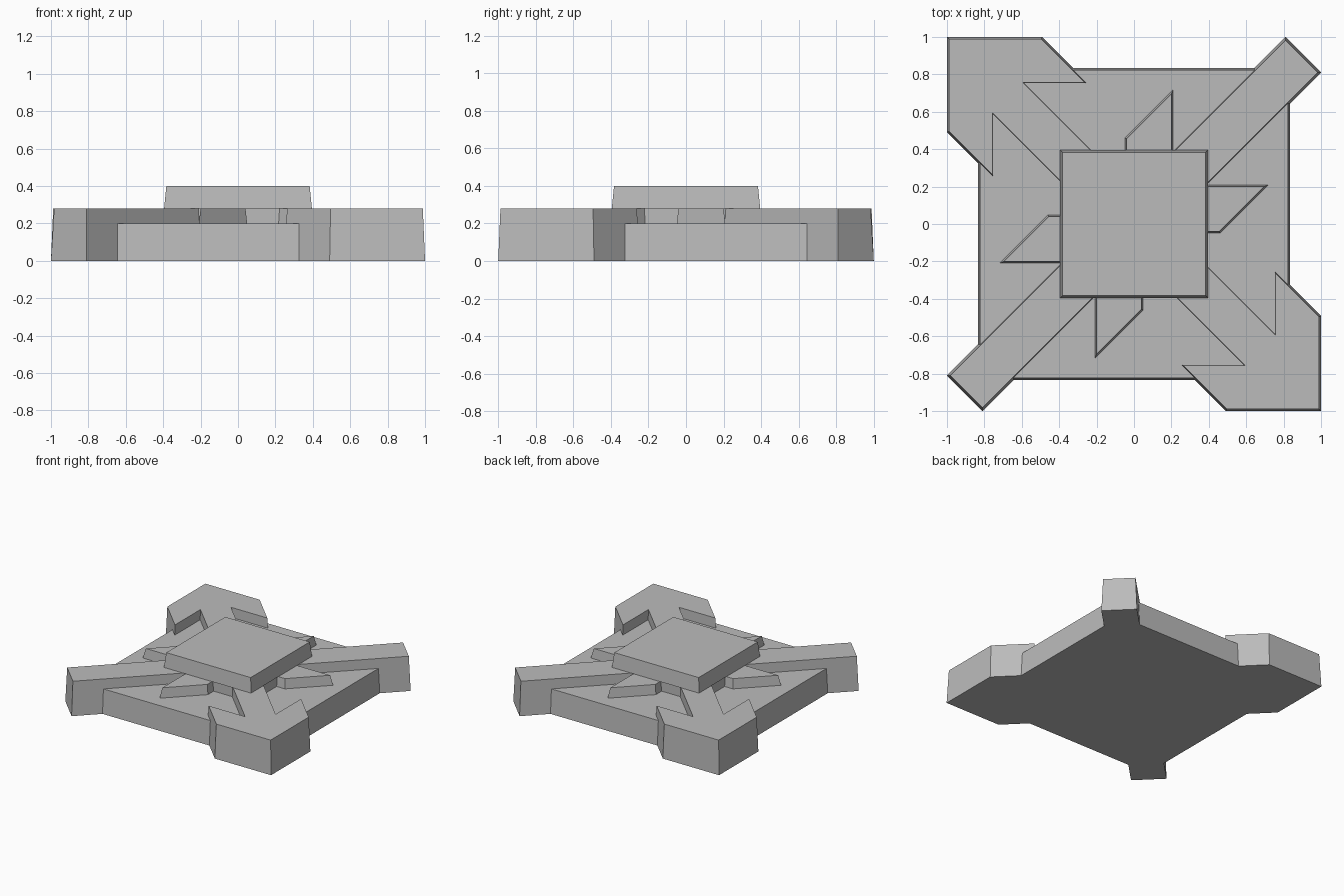
import bpy
import bmesh
from mathutils import Vector

cube = bpy.data.objects.get("Cube")
if cube:
    bpy.data.objects.remove(cube, do_unlink=True)

# One plain grey for everything
grey = bpy.data.materials.new("plain grey")
grey.use_nodes = True
grey.diffuse_color = (0.5, 0.5, 0.5, 1)
grey.node_tree.nodes["Principled BSDF"].inputs["Base Color"].default_value = (0.5, 0.5, 0.5, 1)


def inset(points, amount):
    """Mitred inward offset of a counter-clockwise outline."""
    result = []
    for i, p in enumerate(points):
        before = (p - points[i - 1]).normalized()
        after = (points[(i + 1) % len(points)] - p).normalized()
        n1 = Vector((-before.y, before.x))
        n2 = Vector((-after.y, after.x))
        result.append(p + (n1 + n2) * amount / (1 + n1.dot(n2)))
    return result


def drafted_prism(name, outline, bottom, top, draft):
    """Extruded outline whose walls lean slightly inward."""
    points = [Vector(p) for p in outline]
    area = sum(points[i - 1].cross(p) for i, p in enumerate(points))
    if area < 0:
        points.reverse()
    bm = bmesh.new()
    low = [bm.verts.new((p.x, p.y, bottom)) for p in points]
    high = [bm.verts.new((p.x, p.y, top)) for p in inset(points, draft)]
    bm.faces.new(low[::-1])
    bm.faces.new(high)
    for i in range(len(low)):
        bm.faces.new((low[i - 1], low[i], high[i], high[i - 1]))
    mesh = bpy.data.meshes.new(name)
    bm.to_mesh(mesh)
    bm.free()
    mesh.materials.append(grey)
    obj = bpy.data.objects.new(name, mesh)
    bpy.context.collection.objects.link(obj)
    return obj


def square(half):
    return [(-half, -half), (half, -half), (half, half), (-half, half)]


def turned(outline):
    return [(-x, -y) for x, y in outline]


def swapped(outline):
    return [(y, x) for x, y in outline]


# Base slab and raised centre block
drafted_prism("base_slab", square(0.835), 0, 0.2, 0.012)
drafted_prism("centre_block_foot", square(0.385), 0.19, 0.285, 0)
drafted_prism("centre_block", square(0.395), 0.28, 0.4, 0.012)

# Straight diagonal bar running corner to corner
bar_half = [(-0.81, -1), (1, 0.81)]
drafted_prism("diagonal_bar", bar_half + turned(bar_half), 0, 0.28, 0.012)

# Arrow-shaped corners, each with a shaft reaching the centre
arrow_side = [(-0.49, 1), (-0.235, 0.745), (-0.565, 0.745), (0.09, 0.09)]
arrow_other = [(-y, -x) for x, y in reversed(arrow_side)]
arrow = [(-1, 1)] + arrow_side + arrow_other
drafted_prism("back_right_arrow", arrow, 0, 0.28, 0.012)
drafted_prism("front_left_arrow", turned(arrow), 0, 0.28, 0.012)

# Pointed fins, one on each side of the block
fin = [(-0.05, 0.3), (0.21, 0.3), (0.21, 0.72), (-0.05, 0.46)]
fins = {"back_fin": fin, "front_fin": turned(fin),
        "left_fin": swapped(fin), "right_fin": turned(swapped(fin))}
for name, outline in fins.items():
    drafted_prism(name, outline, 0.19, 0.28, 0.01)
